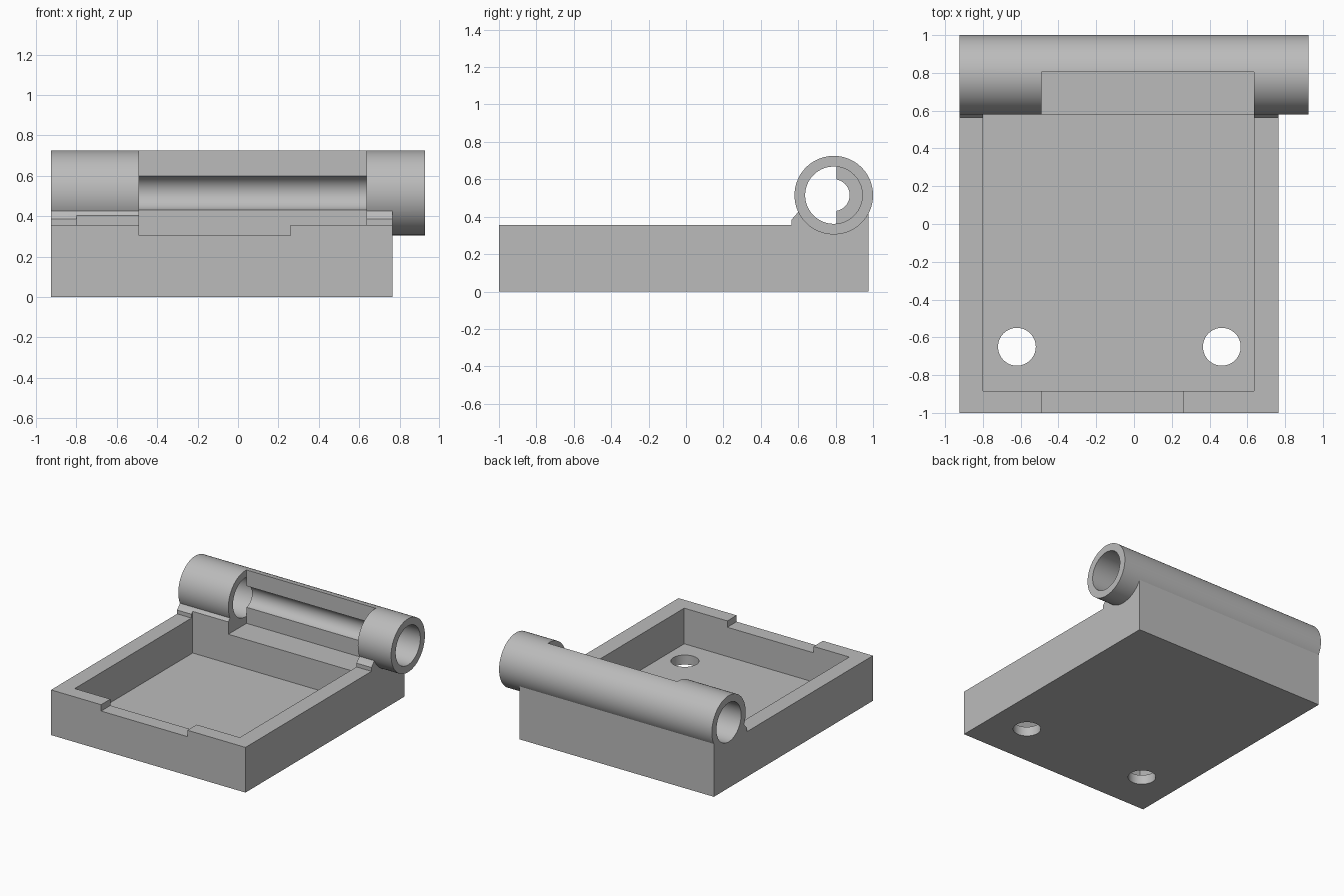
import bpy
import bmesh
import math
from mathutils import Matrix

cube = bpy.data.objects.get("Cube")
if cube:
    bpy.data.objects.remove(cube, do_unlink=True)

grey = bpy.data.materials.new("plain grey")
grey.use_nodes = True
colour = (0.5, 0.5, 0.5, 1)
grey.diffuse_color = colour
grey.node_tree.nodes["Principled BSDF"].inputs["Base Color"].default_value = colour

BARREL_Y, BARREL_Z, BARREL_R = 0.79, 0.515, 0.21
WALL_TOP, FLOOR = 0.355, 0.075
LEFT, RIGHT, BACK = -0.925, 0.765, 0.975
SLOT_A, SLOT_B = -0.49, 0.635


def make_object(name, bm):
    bmesh.ops.recalc_face_normals(bm, faces=bm.faces)
    mesh = bpy.data.meshes.new(name)
    bm.to_mesh(mesh)
    bm.free()
    mesh.materials.append(grey)
    obj = bpy.data.objects.new(name, mesh)
    bpy.context.collection.objects.link(obj)
    return obj


def prism(name, profile, x0, x1):
    """Extrude a (y, z) profile along x."""
    bm = bmesh.new()
    face = bm.faces.new([bm.verts.new((x0, y, z)) for y, z in profile])
    ext = bmesh.ops.extrude_face_region(bm, geom=[face])["geom"]
    verts = [g for g in ext if isinstance(g, bmesh.types.BMVert)]
    bmesh.ops.translate(bm, verts=verts, vec=(x1 - x0, 0, 0))
    return make_object(name, bm)


def box(name, x, y, z):
    return prism(name, [(y[0], z[0]), (y[1], z[0]), (y[1], z[1]), (y[0], z[1])], *x)


def barrel(name, radius, x0, x1):
    ring = [2 * math.pi * i / 96 for i in range(96)]
    return prism(name, [(BARREL_Y + radius * math.cos(a), BARREL_Z + radius * math.sin(a))
                        for a in ring], x0, x1)


def post(name, x, y, radius):
    bm = bmesh.new()
    bmesh.ops.create_cone(bm, cap_ends=True, segments=64, radius1=radius, radius2=radius,
                          depth=1, matrix=Matrix.Translation((x, y, 0)))
    return make_object(name, bm)


def combine(target, tool, operation):
    tool.hide_render = True
    mod = target.modifiers.new(tool.name, "BOOLEAN")
    mod.operation = operation
    mod.solver = "EXACT"
    mod.object = tool
    bpy.context.view_layer.objects.active = target
    bpy.ops.object.modifier_apply(modifier=mod.name)
    bpy.data.objects.remove(tool, do_unlink=True)


# Tray block with the raised hinge support at the back
tray = prism("hinge_tray", [(-1, 0), (BACK, 0), (BACK, 0.45), (0.61, 0.45), (0.6, 0.425),
                            (0.565, 0.385), (0.565, WALL_TOP), (-1, WALL_TOP)], LEFT, RIGHT)

# Hinge barrel, overhanging on one side
combine(tray, barrel("hinge_barrel", BARREL_R, LEFT, -LEFT), "UNION")

# Pocket, front notch and the open slot in the barrel
combine(tray, box("pocket", (-0.8, SLOT_B), (-0.885, 0.58), (FLOOR, 0.5)), "DIFFERENCE")
combine(tray, box("front_notch", (SLOT_A, 0.26), (-1.1, -0.8), (0.305, 0.5)), "DIFFERENCE")
combine(tray, box("barrel_slot", (SLOT_A, SLOT_B), (0.5, 0.805), (0.305, 0.9)), "DIFFERENCE")

# Narrow bore in the middle, wide bores at both ends
combine(tray, barrel("middle_bore", 0.085, -0.7, 0.8), "DIFFERENCE")
combine(tray, barrel("right_bore", 0.153, -1.1, SLOT_A), "DIFFERENCE")
combine(tray, barrel("left_bore", 0.153, SLOT_B, 1.1), "DIFFERENCE")

# Screw holes through the floor
for hole_x in (-0.62, 0.465):
    combine(tray, post("screw_hole", hole_x, -0.65, 0.1), "DIFFERENCE")

bpy.ops.object.select_all(action="DESELECT")
tray.select_set(True)
bpy.context.view_layer.objects.active = tray
bpy.ops.object.shade_smooth_by_angle(angle=math.radians(25))
